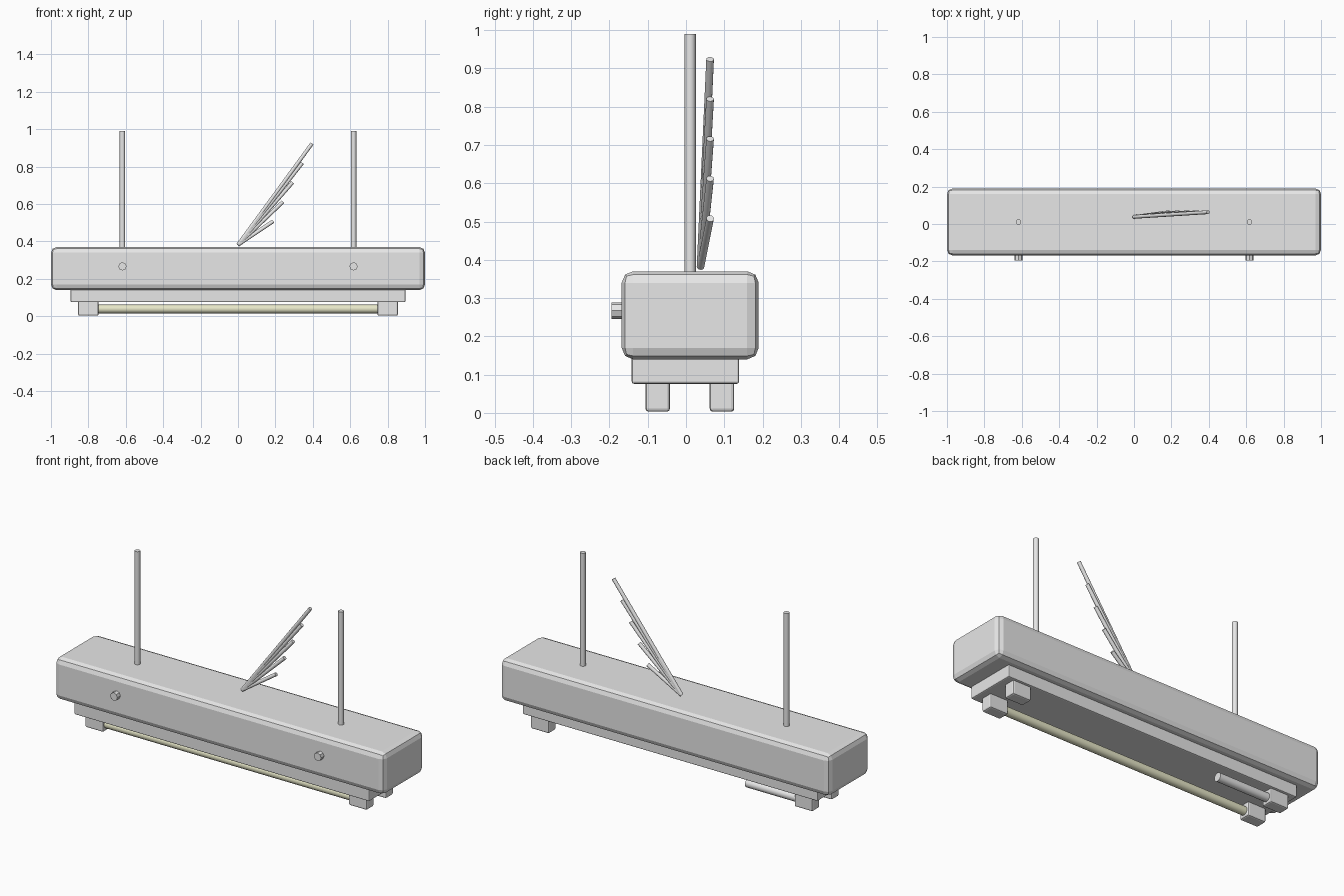
import bpy
import math
from mathutils import Vector

cube = bpy.data.objects.get("Cube")
if cube:
    bpy.data.objects.remove(cube, do_unlink=True)


def make_material(name, color):
    mat = bpy.data.materials.new(name)
    mat.use_nodes = True
    mat.diffuse_color = (*color, 1)
    mat.node_tree.nodes["Principled BSDF"].inputs["Base Color"].default_value = (*color, 1)
    return mat


metal = make_material("grey metal", (0.8, 0.8, 0.8))
glow = make_material("pale yellow glass", (0.8, 0.8, 0.58))


def box(name, low, high, bevel, segments=2):
    """Bevelled box between two opposite corners."""
    low, high = Vector(low), Vector(high)
    bpy.ops.mesh.primitive_cube_add(size=1, location=(low + high) / 2)
    obj = bpy.context.object
    obj.name = name
    obj.scale = high - low
    bpy.ops.object.transform_apply(location=False, rotation=False, scale=True)
    mod = obj.modifiers.new("Bevel", "BEVEL")
    mod.width = bevel
    mod.segments = segments
    obj.data.materials.append(metal)
    return obj


def rod(name, start, end, radius, sides=12, mat=metal):
    """Cylinder running from start to end."""
    start, end = Vector(start), Vector(end)
    axis = end - start
    bpy.ops.mesh.primitive_cylinder_add(
        vertices=sides, radius=radius, depth=axis.length, location=(start + end) / 2)
    obj = bpy.context.object
    obj.name = name
    obj.rotation_euler = axis.to_track_quat("Z", "Y").to_euler()
    if sides > 8:
        bpy.ops.object.shade_smooth_by_angle(angle=math.radians(40))
    obj.data.materials.append(mat)
    return obj


# Housing and the mounting plate under it
box("housing", (-1, -0.168, 0.14), (1, 0.19, 0.37), 0.03)
box("mounting_plate", (-0.895, -0.142, 0.076), (0.895, 0.139, 0.16), 0.006)

# Tube holders, hanging rods and front knobs at both ends
for side, sign in (("left", 1), ("right", -1)):
    for row, y in (("front", -0.074), ("back", 0.094)):
        x = sign * 0.8
        box(f"{row}_{side}_holder", (x - 0.055, y - 0.032, 0.003),
            (x + 0.055, y + 0.032, 0.09), 0.008)
    x = sign * 0.618
    rod(f"{side}_hanging_rod", (x, 0.011, 0.3), (x, 0.011, 0.99), 0.0145)
    rod(f"{side}_knob", (x, -0.15, 0.267), (x, -0.194, 0.267), 0.022, sides=8)

# Whole tube in front, broken stub behind
rod("front_tube", (-0.78, -0.074, 0.039), (0.78, -0.074, 0.039), 0.023, 16, glow)
rod("broken_tube", (-0.78, 0.094, 0.039), (-0.44, 0.094, 0.039), 0.023, 16)

# Fan of loose wires rising from one point on top
for i in range(5):
    tip = (0.188 + 0.052 * i, 0.063, 0.508 + 0.104 * i)
    rod(f"wire_{i + 1}", (0.0, 0.038, 0.382), tip, 0.01)
